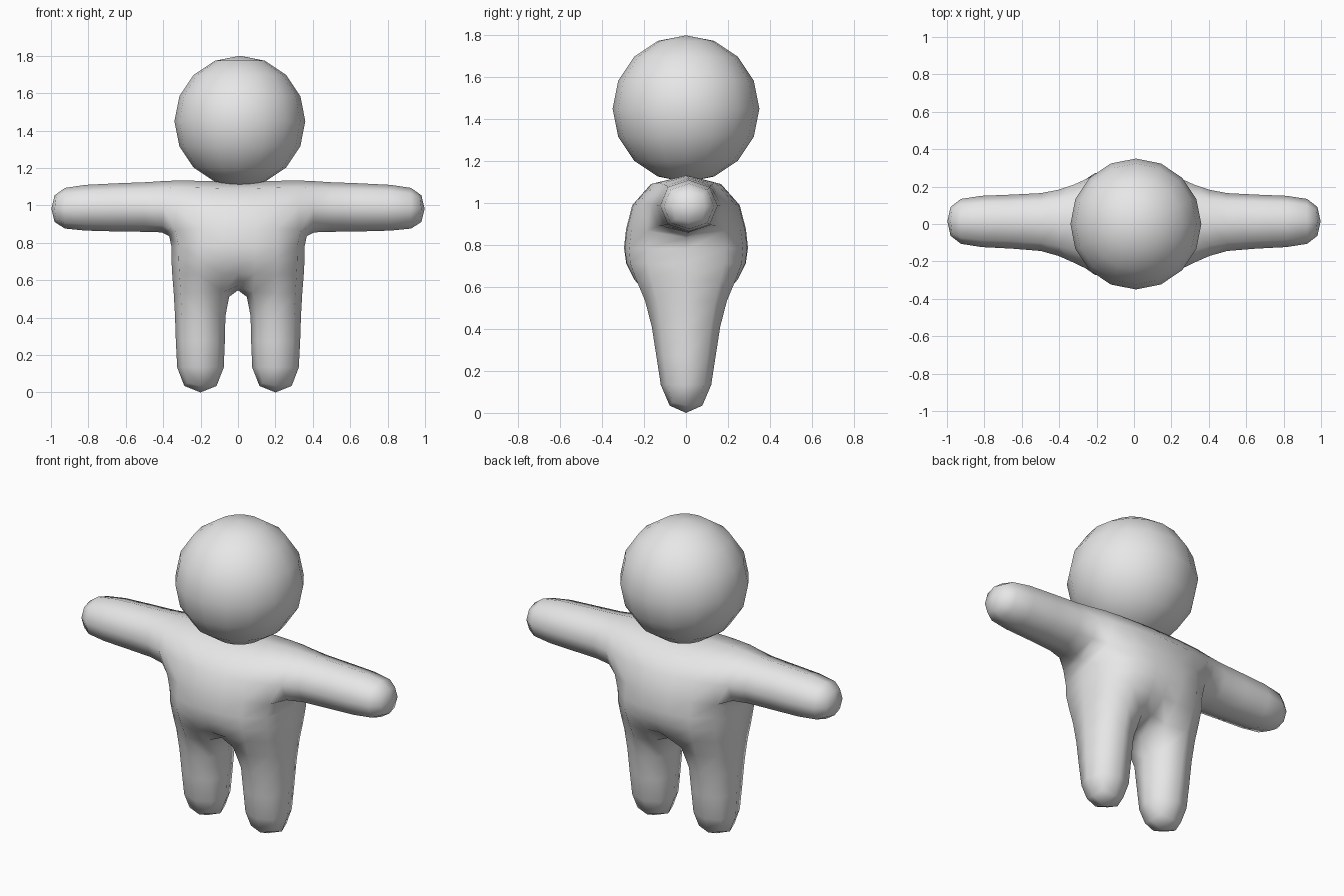
import bpy, bmesh

if "Cube" in bpy.data.objects:
    bpy.data.objects.remove(bpy.data.objects["Cube"])

grey = bpy.data.materials.new("light_grey")
grey.diffuse_color = (0.8, 0.8, 0.8, 1)
grey.use_nodes = True
grey.node_tree.nodes["Principled BSDF"].inputs["Base Color"].default_value = grey.diffuse_color

# Head: smooth ball with few sides
bpy.ops.mesh.primitive_uv_sphere_add(segments=16, ring_count=8, radius=0.35, location=(0.01, 0, 1.45))
head = bpy.context.object
head.name = "head"
head.data.materials.append(grey)
bpy.ops.object.shade_smooth()

# Body cage, right half: name -> (x, z, half depth, depth centre)
cage = {
    # leg, inner and outer side, foot upwards
    "i0": (0.06, -0.024, 0.118, 0), "o0": (0.342, -0.024, 0.118, 0),
    "i1": (0.058, 0.276, 0.152, 0), "o1": (0.342, 0.276, 0.152, 0),
    # torso: crotch, waist, armpit, shoulder
    "i2": (0.058, 0.55, 0.20, 0), "o2": (0.355, 0.55, 0.20, 0),
    "i3": (0.058, 0.72, 0.305, 0), "o3": (0.375, 0.72, 0.29, 0),
    "i4": (0.058, 0.848, 0.295, 0), "o4": (0.36, 0.848, 0.25, 0),
    "i5": (0.058, 1.138, 0.24, 0), "o5": (0.36, 1.15, 0.20, 0),
    # arm, bottom and top side, shoulder outwards
    "b1": (0.44, 0.845, 0.158, 0.012), "t1": (0.44, 1.135, 0.158, 0.012),
    "b2": (0.86, 0.852, 0.156, 0.014), "t2": (0.86, 1.125, 0.156, 0.014),
    "b3": (1.01, 0.872, 0.115, 0.014), "t3": (1.01, 1.09, 0.115, 0.014),
}
cells = [(f"i{k}", f"o{k}", f"o{k+1}", f"i{k+1}") for k in range(5)]
cells += [("o4", "b1", "t1", "o5"), ("b1", "b2", "t2", "t1"), ("b2", "b3", "t3", "t2")]

bm = bmesh.new()
v = {}
for name, (x, z, d, c) in cage.items():
    for side in (-1, 1):
        for depth in (-1, 1):
            v[name, side, depth] = bm.verts.new((side * x, c + depth * d, z))

# Front and back panels, plus the strip joining both halves
panels = [[(n, s) for n in cell] for cell in cells for s in (-1, 1)]
panels += [[(f"i{k}", -1), (f"i{k}", 1), (f"i{k+1}", 1), (f"i{k+1}", -1)] for k in range(2, 5)]
use = {}
for p in panels:
    for depth in (-1, 1):
        bm.faces.new([v[n, s, depth] for n, s in p])
    for a, b in zip(p, p[1:] + p[:1]):
        use.setdefault(frozenset((a, b)), []).append((a, b))

# Close the outline between front and back
for edges in use.values():
    if len(edges) == 1:
        (a, b), = edges
        bm.faces.new([v[(*a, -1)], v[(*b, -1)], v[(*b, 1)], v[(*a, 1)]])
bmesh.ops.recalc_face_normals(bm, faces=bm.faces)
for f in bm.faces:
    f.smooth = True

# Body: torso, arms and legs as one rounded surface
mesh = bpy.data.meshes.new("body")
bm.to_mesh(mesh)
bm.free()
mesh.materials.append(grey)
body = bpy.data.objects.new("body", mesh)
bpy.context.collection.objects.link(body)
sub = body.modifiers.new("round", 'SUBSURF')
sub.levels = sub.render_levels = 1
